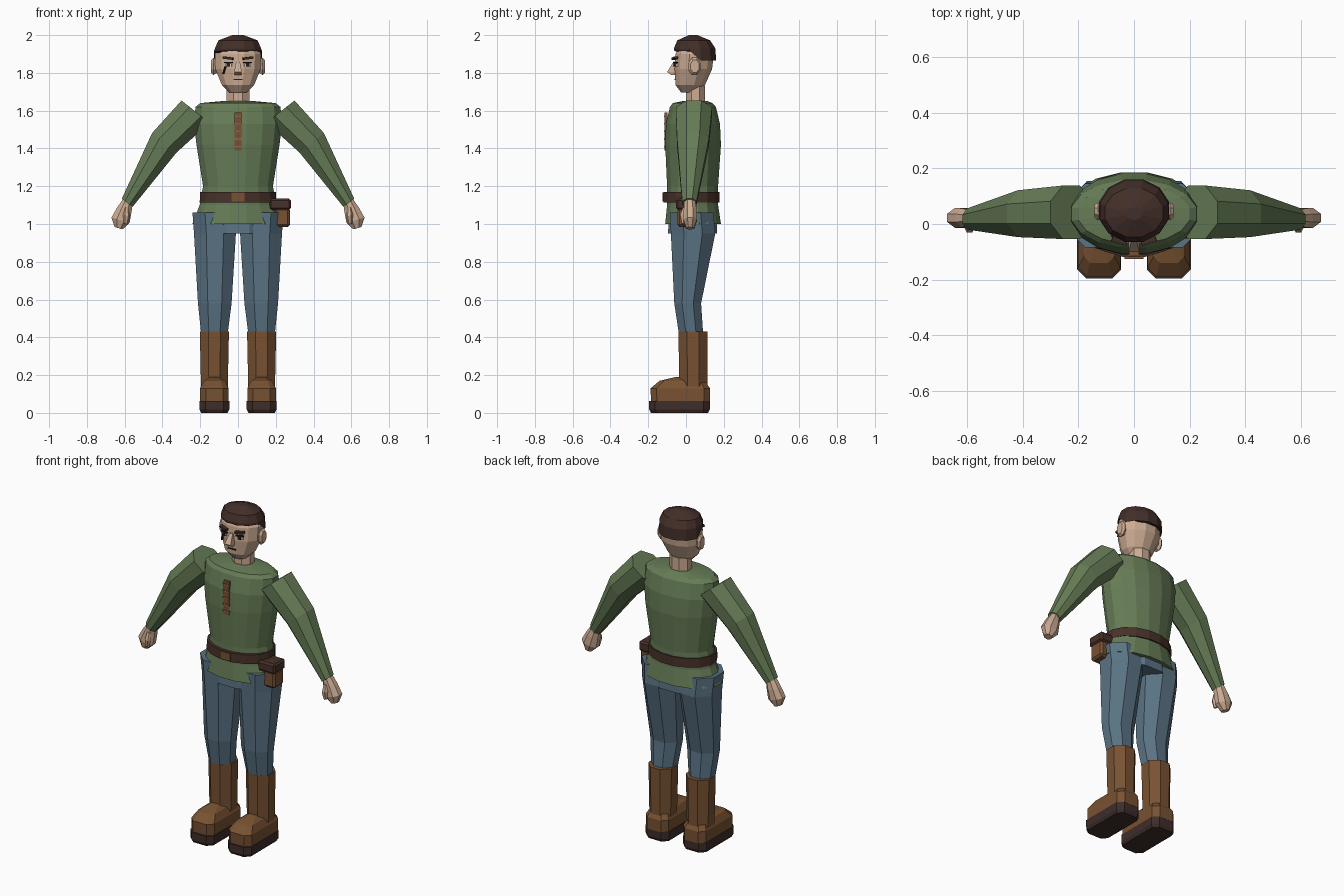
import bpy, bmesh, math
from mathutils import Vector, Matrix

if "Cube" in bpy.data.objects:
    bpy.data.objects.remove(bpy.data.objects["Cube"])


def paint(name, r, g, b):
    m = bpy.data.materials.new(name)
    lin = [(c / 255 / 12.92) if c < 10 else ((c / 255 + 0.055) / 1.055) ** 2.4 for c in (r, g, b)]
    m.diffuse_color = (*lin, 1)
    m.use_nodes = True
    m.node_tree.nodes["Principled BSDF"].inputs["Base Color"].default_value = m.diffuse_color
    return m


SKIN = paint("skin", 205, 172, 147)
GREEN = paint("tunic_green", 102, 124, 86)
BLUE = paint("trouser_blue", 90, 115, 132)
BOOT = paint("boot_leather", 120, 82, 50)
DARK = paint("belt_leather", 72, 49, 41)
HAIR = paint("hair_brown", 66, 46, 40)
SOLE = paint("sole_brown", 62, 45, 42)
LACE = paint("lace_tan", 150, 98, 66)
WHITE = paint("eye_white", 215, 210, 200)
BLACK = paint("eye_dark", 38, 28, 26)


def section(kind):
    """Unit cross-section: a chamfered box or a polygon with flat sides facing the axes."""
    if kind == "box":
        return [(1, .8), (.6, 1), (-.6, 1), (-1, .8), (-1, -.8), (-.6, -1), (.6, -1), (1, -.8)]
    k = 1 / math.cos(math.pi / kind)
    return [(k * math.cos(math.tau * (i + .5) / kind), k * math.sin(math.tau * (i + .5) / kind))
            for i in range(kind)]


def finish(bm, name, mat):
    bmesh.ops.recalc_face_normals(bm, faces=bm.faces)
    me = bpy.data.meshes.new(name)
    bm.to_mesh(me)
    bm.free()
    me.materials.append(mat)
    ob = bpy.data.objects.new(name, me)
    bpy.context.collection.objects.link(ob)
    return ob


def loft(name, mat, rings, kind=8, side=1):
    """Skin rings of (centre, axis u, axis v); side=-1 mirrors across x."""
    bm = bmesh.new()
    sec = section(kind)
    loops = []
    for c, u, v in rings:
        pts = [Vector(c) + Vector(u) * a + Vector(v) * b for a, b in sec]
        loops.append([bm.verts.new((p.x * side, p.y, p.z)) for p in pts])
    n = len(sec)
    for lo, hi in zip(loops, loops[1:]):
        for i in range(n):
            j = (i + 1) % n
            bm.faces.new((lo[i], lo[j], hi[j], hi[i]))
    bm.faces.new(loops[0])
    bm.faces.new(loops[-1])
    return finish(bm, name, mat)


def flat(z, hx, y0, y1, cx=0):
    """Horizontal ring from its height, half width and front/back limits."""
    return ((cx, (y0 + y1) / 2, z), (hx, 0, 0), (0, (y1 - y0) / 2, 0))


def box(name, mat, centre, size, turn=0, tilt=0, bevel=0):
    bm = bmesh.new()
    bmesh.ops.create_cube(bm, size=1, matrix=Matrix.Diagonal((*size, 1)))
    if bevel:
        bmesh.ops.bevel(bm, geom=list(bm.edges), offset=bevel, segments=1, affect='EDGES')
    bm.transform(Matrix.Translation(centre) @ Matrix.Rotation(turn, 4, 'Z')
                 @ Matrix.Rotation(tilt, 4, 'Y'))
    return finish(bm, name, mat)


# Tunic body, neck and hips
loft("tunic", GREEN, [flat(1.0, .242, -.11, .185), flat(1.1, .203, -.1, .17),
                      flat(1.2, .185, -.1, .17), flat(1.42, .22, -.11, .185),
                      flat(1.53, .232, -.106, .18), flat(1.62, .225, -.085, .158),
                      flat(1.64, .2, -.07, .14), flat(1.652, .07, -.01, .11)], 16)
loft("neck", SKIN, [flat(1.62, .06, 0, .1), flat(1.73, .06, 0, .1)])
loft("hips", BLUE, [flat(.95, .1, -.095, .165), flat(1.06, .1, -.09, .16)], "box")

# Belt with buckle and pouch
loft("belt", DARK, [flat(1.115, .203, -.118, .178), flat(1.17, .2, -.118, .178)], 16)
box("buckle", BOOT, (0, -.118, 1.143), (.068, .014, .046))
box("pouch", BOOT, (.235, .002, 1.035), (.08, .095, .1), bevel=.012)
box("pouch_flap", DARK, (.222, .002, 1.105), (.115, .108, .06), bevel=.01)

# Laced neck opening
box("placket", BOOT, (0, -.106, 1.49), (.036, .014, .2))
for i in range(5):
    box("lace", LACE, (0, -.112, 1.41 + i * .04), (.044, .008, .008))

# Head
loft("head", SKIN, [flat(1.695, .045, -.025, .065), flat(1.735, .085, -.055, .1),
                    flat(1.82, .12, -.06, .138), flat(1.9, .122, -.055, .148),
                    flat(1.955, .09, -.03, .12)], 12)
loft("nose", SKIN, [flat(1.79, .018, -.08, -.05), flat(1.805, .02, -.1, -.05),
                    flat(1.86, .01, -.066, -.045)], 4)
box("mouth", BLACK, (0, -.058, 1.765), (.05, .008, .007))
box("cheek_scar", BLACK, (-.072, -.045, 1.815), (.006, .012, .045), -.6, .35)

# Hair: the lower edge is higher over the face than at the back
hair = loft("hair", HAIR, [flat(1.865, .126, -.062, .16), flat(1.93, .122, -.064, .155),
                           flat(1.972, .104, -.046, .128), flat(2.0, .03, .015, .06)], 12)
for v in hair.data.vertices:
    if v.co.z < 1.88 and v.co.y < .04:
        v.co.z = 1.917

ARM_Y, ARM_V = Vector((0, 1, 0)), Vector((.78, 0, .62))
HAND_V = Vector((.96, 0, .28))

for s, label in ((1, "left"), (-1, "right")):
    # Face details and ears
    box(label + "_eye", WHITE, (s * .05, -.053, 1.843), (.038, .012, .016), s * .3)
    box(label + "_pupil", BLACK, (s * .05, -.057, 1.843), (.018, .012, .017), s * .3)
    box(label + "_eyelid", BLACK, (s * .051, -.056, 1.855), (.046, .014, .007), s * .3)
    box(label + "_eyebrow", HAIR, (s * .053, -.06, 1.878), (.055, .02, .012), s * .3, s * -.12)
    loft(label + "_ear", SKIN, [((.112, .045, 1.835), (0, .022, 0), (0, 0, .035)),
                                ((.13, .045, 1.835), (0, .032, 0), (0, 0, .046)),
                                ((.142, .047, 1.835), (0, .022, 0), (0, 0, .034))], 8, s)

    # Sleeve, hand and thumb
    loft(label + "_sleeve", GREEN,
         [(c, ARM_Y * ry, ARM_V * rv) for c, ry, rv in (
             ((.225, .042, 1.595), .096, .095), ((.39, .037, 1.43), .084, .083),
             ((.587, .018, 1.112), .038, .036))], 8, s)
    loft(label + "_hand", SKIN,
         [(c, ARM_Y * ry, HAND_V * rv) for c, ry, rv in (
             ((.58, .02, 1.13), .028, .026), ((.602, .022, 1.075), .034, .04),
             ((.622, .022, 1.02), .036, .05), ((.632, .022, .978), .022, .022))], 8, s)
    loft(label + "_thumb", SKIN,
         [(c, ARM_Y * r, HAND_V * r) for c, r in (
             ((.588, -.006, 1.085), .011), ((.59, -.014, 1.045), .017),
             ((.594, -.012, 1.0), .01))], 6, s)

    # Trouser leg
    loft(label + "_trouser_leg", BLUE,
         [flat(.4, .068, -.035, .092, .125), flat(.58, .089, -.062, .08, .123),
          flat(.95, .111, -.08, .155, .122), flat(1.06, .113, -.085, .145, .128)], 8, s)

    # Boot shaft, foot and sole
    loft(label + "_boot_shaft", BOOT, [flat(.1, .07, -.035, .113, .125),
                                       flat(.43, .077, -.04, .115, .125)], 8, s)
    loft(label + "_boot_foot", BOOT,
         [flat(.06, .076, -.185, .127, .125), flat(.13, .076, -.188, .127, .125),
          flat(.17, .055, -.14, .1, .125), flat(.19, .022, -.055, .08, .125)], "box", s)
    loft(label + "_boot_sole", SOLE,
         [flat(0, .07, -.185, .117, .125), flat(.018, .079, -.195, .126, .125),
          flat(.062, .079, -.195, .126, .125)], "box", s)
